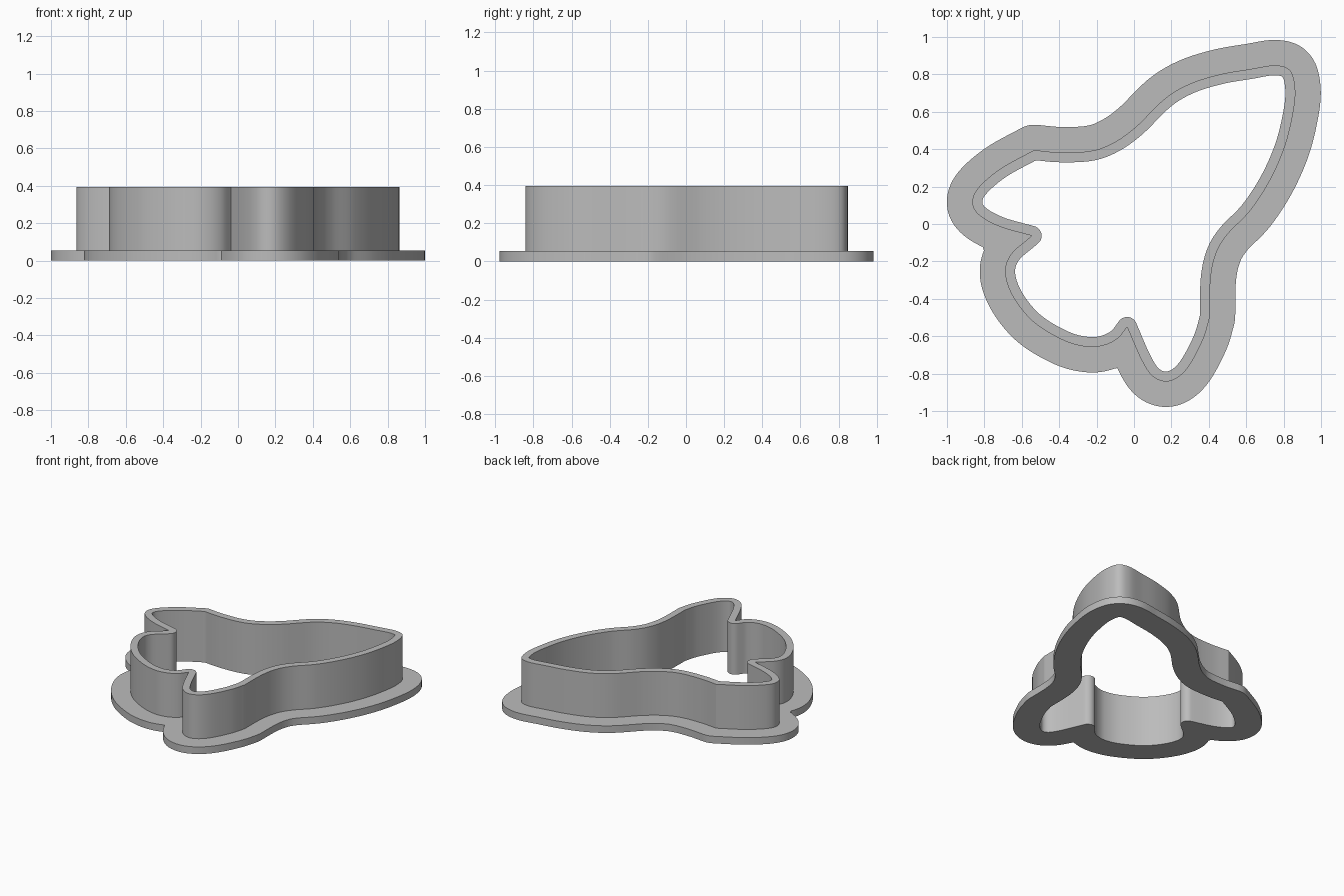
import bpy
import bmesh
import math
from mathutils import Vector

FLANGE_TOP, WALL_TOP = 0.055, 0.395
WALL_THICKNESS, FLANGE_WIDTH = 0.053, 0.136
SPACING = 0.012

default_cube = bpy.data.objects.get("Cube")
if default_cube:
    bpy.data.objects.remove(default_cube, do_unlink=True)

# Rocket outline, clockwise, as smooth runs that meet at sharp corners
fin_corner, tail_corner = (.405, -.5), (-.535, .395)
right_notch, left_notch = (-.037, -.55), (-.547, -.063)
runs = [
    # long side around the nose
    [tail_corner, (-.395, .383), (-.235, .39), (-.118, .43), (.005, .515),
     (.165, .67), (.3, .75), (.46, .8), (.62, .828), (.755, .848),
     (.835, .82), (.862, .72), (.85, .59), (.805, .41), (.725, .23),
     (.62, .07), (.5, -.055), (.44, -.155), (.41, -.29), fin_corner],
    # first fin
    [fin_corner, (.37, -.615), (.3, -.75), (.235, -.82), (.165, -.842),
     (.095, -.81), (.037, -.72), right_notch],
    # rounded engine end
    [right_notch, (-.085, -.61), (-.155, -.647), (-.245, -.657),
     (-.37, -.625), (-.53, -.53), (-.64, -.4), (-.688, -.27),
     (-.66, -.165), left_notch],
    # second fin
    [left_notch, (-.715, -.015), (-.825, .045), (-.864, .11),
     (-.835, .19), (-.715, .295), tail_corner],
]


def smooth_run(points):
    """Sample a smooth curve through the points, leaving out the last one."""
    p = [Vector((x, y, 0)) for x, y in points]
    p = [2 * p[0] - p[1]] + p + [2 * p[-1] - p[-2]]
    samples = []
    for a, b, c, d in zip(p, p[1:], p[2:], p[3:]):
        steps = math.ceil((c - b).length / SPACING)
        for i in range(steps):
            t = i / steps
            samples.append(b + t / 2 * ((c - a)
                           + t * (2 * a - 5 * b + 4 * c - d)
                           + t * t * (3 * b - a - 3 * c + d)))
    return samples


def offset_loop(loop, distance):
    """Parallel loop with rounded outer corners and trimmed inner ones."""
    result = []
    reach = abs(distance) - 0.0005
    for i, point in enumerate(loop):
        before = (point - loop[i - 1]).normalized()
        after = (loop[(i + 1) % len(loop)] - point).normalized()
        n0 = Vector((-before.y, before.x, 0))
        n1 = Vector((-after.y, after.x, 0))
        fan = max(1, round(n0.angle(n1) / math.radians(8)))
        for k in range(fan):
            normal = n0.lerp(n1, 0.5) if fan == 1 else n0.slerp(n1, k / (fan - 1))
            moved = point + normal.normalized() * distance
            if all((moved - q).length > reach for q in loop):
                result.append(moved)
    return result


def extruded_ring(name, outer, inner, bottom, top, material):
    """Solid ring between two loops."""
    curve = bpy.data.curves.new(name, 'CURVE')
    curve.dimensions = '2D'
    curve.fill_mode = 'BOTH'
    curve.extrude = (top - bottom) / 2
    for loop in (outer, inner):
        spline = curve.splines.new('POLY')
        spline.points.add(len(loop) - 1)
        for target, p in zip(spline.points, loop):
            target.co = (p.x, p.y, 0, 1)
        spline.use_cyclic_u = True
    obj = bpy.data.objects.new(name, curve)
    bpy.context.collection.objects.link(obj)
    bpy.ops.object.select_all(action='DESELECT')
    obj.select_set(True)
    bpy.context.view_layer.objects.active = obj
    bpy.ops.object.convert(target='MESH')
    obj = bpy.context.view_layer.objects.active

    # Weld caps to sides and place the ring at its height
    bm = bmesh.new()
    bm.from_mesh(obj.data)
    bmesh.ops.remove_doubles(bm, verts=bm.verts, dist=0.0001)
    bmesh.ops.recalc_face_normals(bm, faces=bm.faces)
    bmesh.ops.translate(bm, verts=bm.verts, vec=(0, 0, (bottom + top) / 2))
    bm.to_mesh(obj.data)
    bm.free()
    obj.data.materials.clear()
    obj.data.materials.append(material)
    bpy.ops.object.shade_smooth_by_angle(angle=math.radians(30))
    return obj


# Plain grey plastic
grey = bpy.data.materials.new("grey_plastic")
grey.use_nodes = True
colour = (0.5, 0.5, 0.5, 1)
grey.diffuse_color = colour
grey.node_tree.nodes["Principled BSDF"].inputs["Base Color"].default_value = colour

outline = [p for run in runs for p in smooth_run(run)]
hole = offset_loop(outline, -WALL_THICKNESS)
rim = offset_loop(outline, FLANGE_WIDTH)

# Tall cutting wall and the flat flange around its foot
extruded_ring("cutting_wall", outline, hole, 0, WALL_TOP, grey)
extruded_ring("base_flange", rim, outline, 0, FLANGE_TOP, grey)
